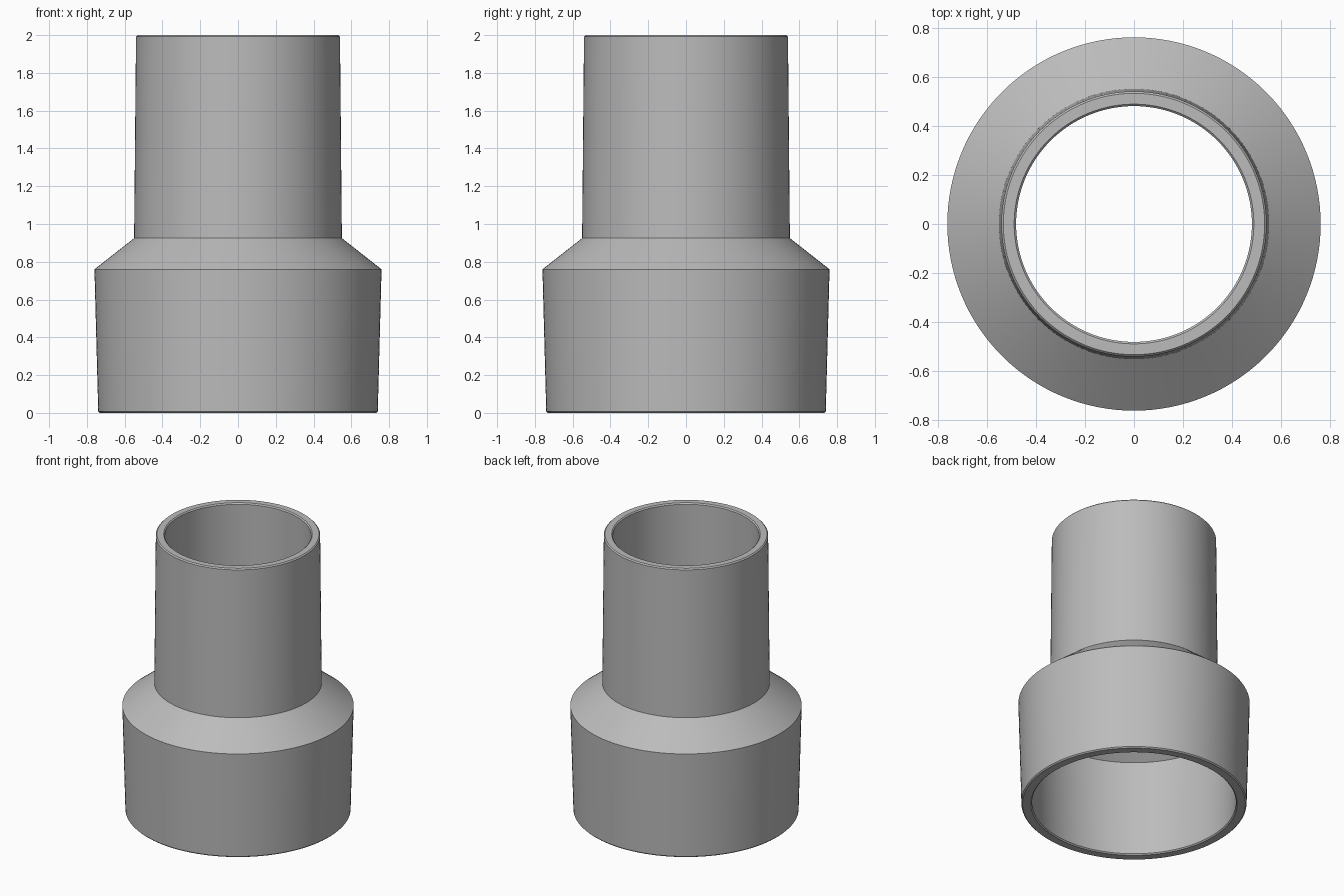
import bpy, bmesh, math

cube = bpy.data.objects.get("Cube")
if cube:
    bpy.data.objects.remove(cube)

SEGMENTS = 128
C = 0.008  # small eased edge on the rims

# Material
gray = bpy.data.materials.new("plastic gray")
gray.use_nodes = True
color = (0.5, 0.5, 0.5, 1)
gray.diffuse_color = color
gray.node_tree.nodes["Principled BSDF"].inputs["Base Color"].default_value = color

# Closed wall profile (radius, height): outside going up, then inside going down
profile = [
    (0.74 - C, 0), (0.74, C), (0.76, 0.76), (0.55, 0.925),
    (0.54, 2 - C), (0.54 - C, 2), (0.48 + C, 2), (0.48, 2 - C),
    (0.48, 0.875), (0.69, 0.71), (0.67, C), (0.67 + C, 0),
]

# Reducer body: the profile turned around the z axis
bm = bmesh.new()
rings = [[bm.verts.new((r * math.cos(a), r * math.sin(a), z)) for r, z in profile]
         for a in (math.tau * i / SEGMENTS for i in range(SEGMENTS))]
for i, ring in enumerate(rings):
    following = rings[(i + 1) % SEGMENTS]
    for j in range(len(profile)):
        k = (j + 1) % len(profile)
        bm.faces.new((ring[j], following[j], following[k], ring[k]))
bmesh.ops.recalc_face_normals(bm, faces=bm.faces)

mesh = bpy.data.meshes.new("pipe_reducer")
bm.to_mesh(mesh)
bm.free()
mesh.materials.append(gray)
body = bpy.data.objects.new("pipe_reducer", mesh)
bpy.context.collection.objects.link(body)

# Smooth walls with crisp rims and shoulder
bpy.ops.object.select_all(action='DESELECT')
body.select_set(True)
bpy.context.view_layer.objects.active = body
bpy.ops.object.shade_smooth_by_angle(angle=math.radians(30))
